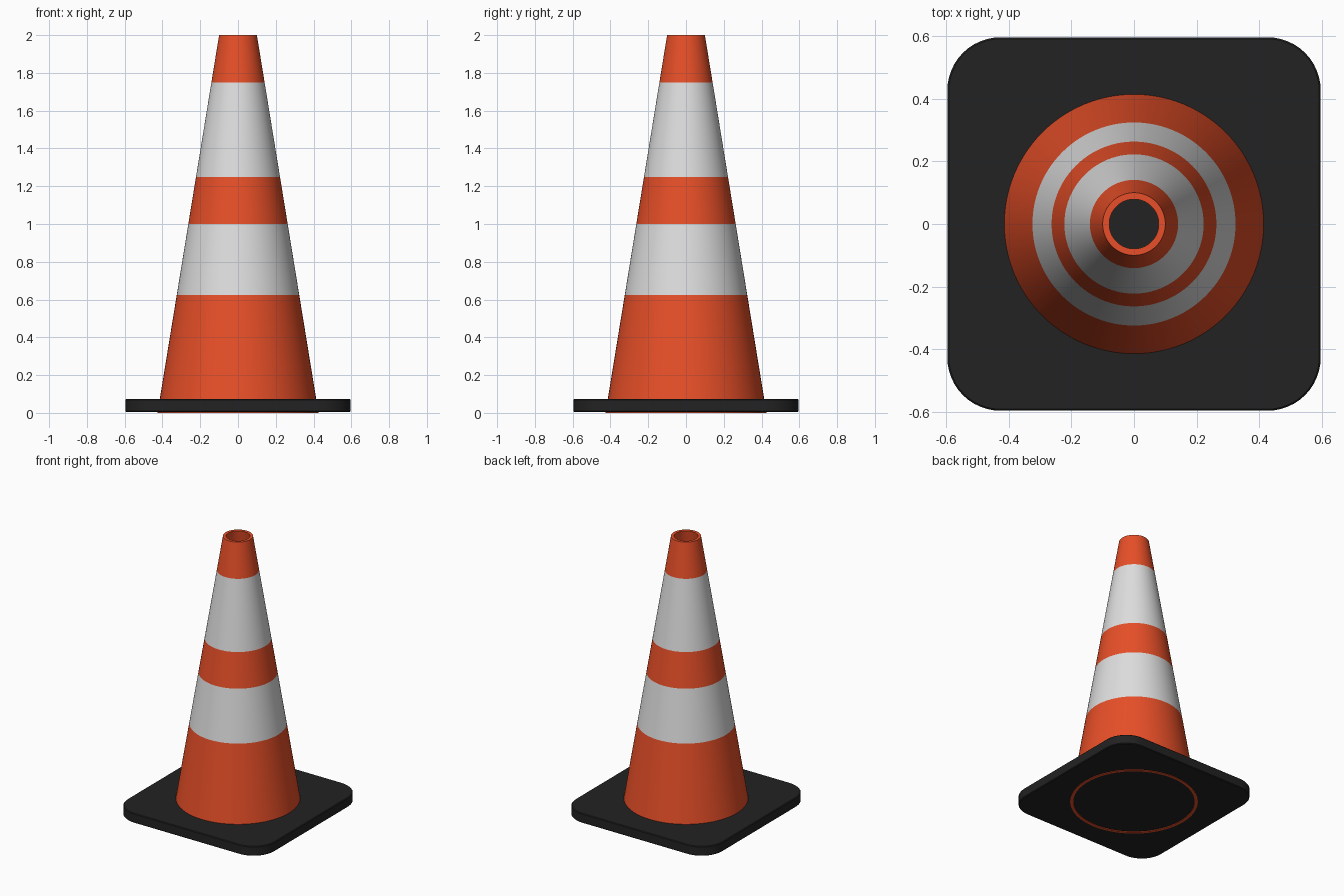
import bpy, bmesh, math

if "Cube" in bpy.data.objects:
    bpy.data.objects.remove(bpy.data.objects["Cube"])


def material(name, rgb):
    m = bpy.data.materials.new(name)
    m.diffuse_color = (*rgb, 1.0)
    m.use_nodes = True
    m.node_tree.nodes["Principled BSDF"].inputs["Base Color"].default_value = m.diffuse_color
    return m


orange = material("orange", (0.80, 0.078, 0.021))
white = material("white", (0.73, 0.73, 0.73))
black = material("black", (0.016, 0.016, 0.016))


def finish(name, bm, mats):
    bmesh.ops.recalc_face_normals(bm, faces=bm.faces)
    me = bpy.data.meshes.new(name)
    bm.to_mesh(me)
    bm.free()
    for m in mats:
        me.materials.append(m)
    ob = bpy.data.objects.new(name, me)
    bpy.context.collection.objects.link(ob)
    bpy.context.view_layer.objects.active = ob
    bpy.ops.object.select_all(action='DESELECT')
    ob.select_set(True)
    bpy.ops.object.shade_smooth_by_angle(angle=math.radians(35))
    return ob


# Rounded square base plate, with slightly chamfered rims
HALF, CORNER, STEPS = 0.596, 0.17, 12
bm = bmesh.new()
rings = []
for z, inset in ((0.004, 0.005), (0.009, 0), (0.069, 0), (0.074, 0.005)):
    ring = []
    for q in range(4):
        mid = math.radians(45 + 90 * q)
        cx = math.copysign(HALF - CORNER, math.cos(mid))
        cy = math.copysign(HALF - CORNER, math.sin(mid))
        for i in range(STEPS + 1):
            a = math.radians(90 * (q + i / STEPS))
            r = CORNER - inset
            ring.append(bm.verts.new((cx + r * math.cos(a), cy + r * math.sin(a), z)))
    rings.append(ring)
for lo, hi in zip(rings, rings[1:]):
    for i in range(len(lo)):
        j = (i + 1) % len(lo)
        bm.faces.new((lo[i], lo[j], hi[j], hi[i]))
bm.faces.new(rings[0])
bm.faces.new(rings[-1])
finish("base_plate", bm, [black])

# Hollow cone shell: closed profile (outer wall up, inner wall down) spun round z
SIDES, WALL = 96, 0.021
R0, R1, TOP = 0.426, 0.100, 2.0
levels = [0, 0.625, 1.0, 1.25, 1.75, TOP]


def radius(z):
    return R0 + (R1 - R0) * z / TOP


profile = [(radius(z), z) for z in levels]
profile += [(R1 - WALL, TOP), (R0 - WALL, 0)]
bm = bmesh.new()
rings = [[bm.verts.new((r * math.cos(math.tau * i / SIDES),
                        r * math.sin(math.tau * i / SIDES), z))
          for i in range(SIDES)] for r, z in profile]
for k, lo in enumerate(rings):
    hi = rings[(k + 1) % len(rings)]
    for i in range(SIDES):
        j = (i + 1) % SIDES
        f = bm.faces.new((lo[i], lo[j], hi[j], hi[i]))
        # second and fourth outer bands are the reflective stripes
        f.material_index = 1 if k in (1, 3) else 0
finish("cone", bm, [orange, white])
